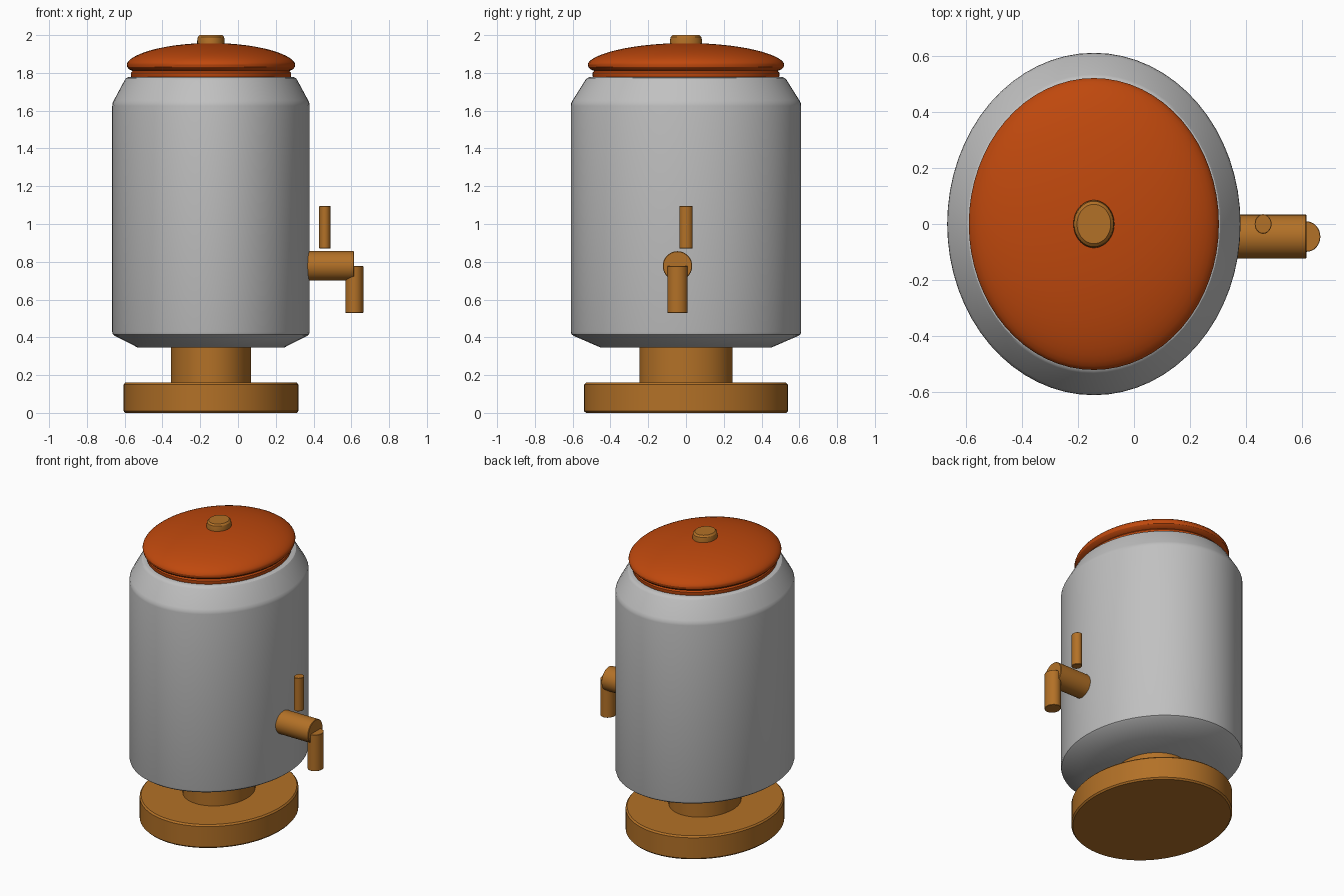
import bpy, bmesh, math
from mathutils import Matrix

cube = bpy.data.objects.get("Cube")
if cube:
    bpy.data.objects.remove(cube, do_unlink=True)

CENTRE_X = -0.143      # axis of the oval vessel
SQUASH = 0.857         # width compared with depth
SPOUT_Y = -0.045


def material(name, rgb):
    m = bpy.data.materials.new(name)
    m.use_nodes = True
    m.diffuse_color = (*rgb, 1)
    m.node_tree.nodes["Principled BSDF"].inputs["Base Color"].default_value = (*rgb, 1)
    return m


bronze = material("bronze", (0.45, 0.165, 0.02))
steel = material("grey steel", (0.53, 0.53, 0.53))
orange = material("burnt orange", (0.52, 0.065, 0.004))


def lathe(name, profile, mat, centre=(CENTRE_X, 0, 0), squash=SQUASH, axis="Z", segments=64):
    """Turn (radius, height) points into a closed, oval solid."""
    bm = bmesh.new()
    rings = []
    for r, h in profile:
        ring = []
        for i in range(segments):
            a = math.tau * i / segments
            ring.append(bm.verts.new((r * squash * math.cos(a), r * math.sin(a), h)))
        rings.append(ring)
    for low, high in zip(rings, rings[1:]):
        for i in range(segments):
            j = (i + 1) % segments
            bm.faces.new((low[i], low[j], high[j], high[i]))
    bm.faces.new(rings[0][::-1])
    bm.faces.new(rings[-1])
    if axis == "X":
        bm.transform(Matrix.Rotation(math.pi / 2, 4, "Y"))
    mesh = bpy.data.meshes.new(name)
    bm.to_mesh(mesh)
    bm.free()
    mesh.materials.append(mat)
    obj = bpy.data.objects.new(name, mesh)
    obj.location = centre
    bpy.context.collection.objects.link(obj)
    bpy.ops.object.select_all(action="DESELECT")
    obj.select_set(True)
    bpy.context.view_layer.objects.active = obj
    bpy.ops.object.shade_smooth_by_angle(angle=math.radians(30))
    return obj


def rod(name, radius, start, end, bevel, mat, **options):
    """Cylinder with softened rims."""
    profile = [(radius - bevel, start), (radius, start + bevel),
               (radius, end - bevel), (radius - bevel, end)]
    return lathe(name, profile, mat, **options)


# Stand
rod("base", 0.54, 0, 0.16, 0.01, bronze)
rod("stem", 0.247, 0.15, 0.36, 0.002, bronze)

# Vessel with chamfered foot and shoulder
lathe("vessel", [(0.45, 0.345), (0.595, 0.408), (0.606, 0.416), (0.61, 0.428),
                 (0.61, 1.625), (0.608, 1.64), (0.60, 1.655),
                 (0.533, 1.762), (0.525, 1.772), (0.51, 1.778)], steel)

# Domed lid with a rim, and its knob
dome = [(0.52 * math.cos(t), 1.845 + 0.113 * math.sin(t) ** 1.15)
        for t in (math.pi / 2 * i / 14 for i in range(14))]
lathe("lid", [(0.49, 1.77), (0.495, 1.785), (0.495, 1.80), (0.485, 1.81),
              (0.505, 1.818), (0.517, 1.83)] + dome, orange)
lathe("lid_knob", [(0.085, 1.945), (0.085, 1.97), (0.081, 1.99), (0.07, 2.0)], bronze)

# Tap: pipe, nozzle and lever
rod("tap_pipe", 0.078, 0.32, 0.615, 0.003, bronze, centre=(0, SPOUT_Y, 0.778),
    squash=1, axis="X", segments=40)
rod("tap_nozzle", 0.054, 0.53, 0.777, 0.002, bronze, centre=(0.616, SPOUT_Y, 0),
    squash=0.89, segments=32)
rod("tap_lever", 0.035, 0.87, 1.095, 0.002, bronze, centre=(0.46, 0, 0), segments=24)
